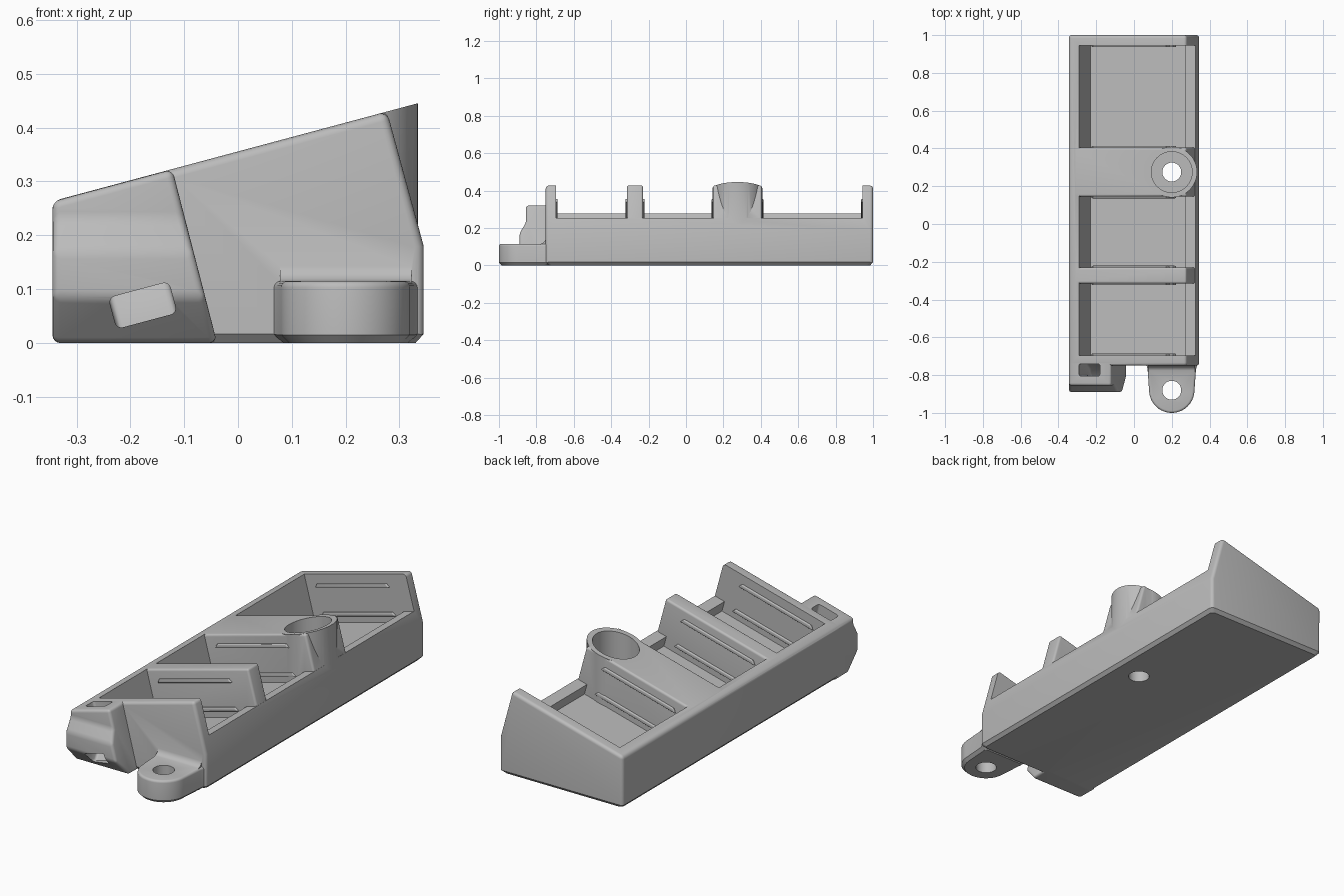
import bpy, bmesh, math
from mathutils import Matrix, Vector

if "Cube" in bpy.data.objects:
    bpy.data.objects.remove(bpy.data.objects["Cube"], do_unlink=True)

TILT = math.radians(15)
SIDE_X, BOSS_X, BOSS_Y, TAB_Y = 0.345, 0.2, 0.275, -0.88

grey = bpy.data.materials.new("light grey plastic")
grey.use_nodes = True
grey.diffuse_color = (0.5, 0.5, 0.5, 1)
grey.node_tree.nodes["Principled BSDF"].inputs["Base Color"].default_value = (0.5, 0.5, 0.5, 1)


def top_z(x):
    """Height of the sloping top plane."""
    return 0.43 - (0.277 - x) * math.tan(TILT)


def round_edges(bm, offset, degrees, segments=4):
    limit = math.radians(degrees)
    edges = [e for e in bm.edges if e.calc_face_angle(0) > limit]
    bmesh.ops.bevel(bm, geom=edges, offset=offset, segments=segments,
                    affect='EDGES', profile=0.5, clamp_overlap=True)


def chamfer_bottom(bm, offset):
    edges = [e for e in bm.edges if all(abs(v.co.z) < 1e-5 for v in e.verts)]
    bmesh.ops.bevel(bm, geom=edges, offset=offset, segments=1,
                    affect='EDGES', profile=0.5, clamp_overlap=True)


def finish(name, bm):
    bmesh.ops.recalc_face_normals(bm, faces=bm.faces)
    mesh = bpy.data.meshes.new(name)
    bm.to_mesh(mesh)
    bm.free()
    mesh.materials.append(grey)
    obj = bpy.data.objects.new(name, mesh)
    bpy.context.collection.objects.link(obj)
    return obj


def prism(name, points, axis, start, end, bottom=0, rounding=0, degrees=50, matrix=None):
    """Extrude a flat outline along one axis, then soften its edges."""
    place = {'x': lambda p, d: (d, p[0], p[1]),
             'y': lambda p, d: (p[0], d, p[1]),
             'z': lambda p, d: (p[0], p[1], d)}[axis]
    bm = bmesh.new()
    face = bm.faces.new([bm.verts.new(place(p, start)) for p in points])
    grown = bmesh.ops.extrude_face_region(bm, geom=[face])["geom"]
    bmesh.ops.translate(bm, vec=place((0, 0), end - start),
                        verts=[g for g in grown if isinstance(g, bmesh.types.BMVert)])
    bmesh.ops.recalc_face_normals(bm, faces=bm.faces)
    if bottom:
        chamfer_bottom(bm, bottom)
    if rounding:
        round_edges(bm, rounding, degrees)
    if matrix:
        bm.transform(matrix)
    return finish(name, bm)


def circle(x, y, radius, count=64):
    return [(x + radius * math.cos(i * math.tau / count),
             y + radius * math.sin(i * math.tau / count)) for i in range(count)]


def combine(target, other, operation):
    mod = target.modifiers.new("combine", 'BOOLEAN')
    mod.operation, mod.object, mod.solver = operation, other, 'EXACT'
    bpy.context.view_layer.objects.active = target
    bpy.ops.object.modifier_apply(modifier=mod.name)
    bpy.data.objects.remove(other, do_unlink=True)


# Main body with sloping top and leaning upper side
tray = prism("tray_body", [(-SIDE_X, 0), (SIDE_X, 0), (SIDE_X, 0.18),
                           (0.277, top_z(0.277)), (-SIDE_X, top_z(-SIDE_X))],
             'y', -0.75, 1, bottom=0.015, rounding=0.016)

# One long tilted channel, open over the lower side wall
channel = prism("channel_cutter", [(-0.23, 0.05), (0.285, 0.188), (0.271, 0.24),
                                   (0.5, 0.301), (0.4, 0.7), (-0.404, 0.7)],
                'y', -0.695, 0.945)
combine(tray, channel, 'DIFFERENCE')

# Dividers: a thin one and a wide one carrying the boss
for y0, y1 in ((-0.315, -0.23), (0.145, 0.405)):
    divider = prism("divider", [(-0.32, top_z(-0.32)), (0.276, top_z(0.276)),
                                (0.3385, 0.2), (0.3, 0.12), (-0.26, 0.03)],
                    'y', y0, y1, rounding=0.011)
    combine(tray, divider, 'UNION')

# Round boss trimmed by the top plane
boss = prism("boss", circle(BOSS_X, BOSS_Y, 0.134), 'z', 0.08, 0.7)
trim = prism("boss_trim", [(-0.2, top_z(-0.2)), (0.6, top_z(0.6)), (0.6, 1), (-0.2, 1)],
             'y', 0, 0.6)
combine(boss, trim, 'DIFFERENCE')
combine(tray, boss, 'UNION')

# Rounded screw tab with a fillet against the front wall
arc = [(BOSS_X + 0.12 * math.cos(a), TAB_Y + 0.12 * math.sin(a))
       for a in (math.pi + 0.1 + i * (math.pi - 0.2) / 24 for i in range(25))]
tab = prism("screw_tab", [(0.062, -0.73)] + [(0.072, -0.77)] + arc
            + [(0.328, -0.77), (0.338, -0.73)],
            'z', 0, 0.115, bottom=0.015, rounding=0.012)
combine(tray, tab, 'UNION')
fillet = prism("tab_fillet", [(-0.78, 0.113), (-0.766, 0.119), (-0.756, 0.128),
                              (-0.749, 0.145), (-0.73, 0.145), (-0.73, 0.09)],
               'x', 0.078, 0.322)
combine(tray, fillet, 'UNION')

# Strap block on the front, shaped by two crossing profiles
block = prism("strap_block", [(-0.7, 0), (-0.81, 0), (-0.89, 0.085), (-0.89, 0.17),
                              (-0.855, 0.23), (-0.86, 0.5), (-0.7, 0.5)], 'x', -0.5, 0.1)
outline = prism("block_outline", [(-SIDE_X + 0.0005, -0.1), (-0.013, -0.1),
                                  (-0.122, top_z(-0.122) - 0.0005),
                                  (-SIDE_X + 0.0005, top_z(-SIDE_X) - 0.0005)],
                'y', -1, -0.6)
combine(block, outline, 'INTERSECT')
bm = bmesh.new()
bm.from_mesh(block.data)
round_edges(bm, 0.014, 25)
bm.to_mesh(block.data)
bm.free()
combine(tray, block, 'UNION')

# Strap slot bending from the top to the lower front
lean = Matrix.Translation((-0.177, 0, 0.07)) @ Matrix.Rotation(-TILT, 4, 'Y')
slot = prism("slot_cutter", [(-0.805, 0.3), (-0.74, 0.3), (-0.74, 0.08), (-0.765, 0.02),
                             (-0.82, -0.03), (-0.95, -0.03), (-0.95, 0.03),
                             (-0.84, 0.03), (-0.805, 0.06)],
             'x', -0.058, 0.058, rounding=0.012, matrix=lean)
combine(tray, slot, 'DIFFERENCE')

# Counterbore and screw holes
for y, radius, floor in ((BOSS_Y, 0.108, 0.115), (BOSS_Y, 0.05, -0.1), (TAB_Y, 0.05, -0.1)):
    combine(tray, prism("hole_cutter", circle(BOSS_X, y, radius), 'z', floor, 0.8), 'DIFFERENCE')

# Grip ribs on both ends of every bay, near the top and the floor
down = Vector((math.sin(TILT), 0, -math.cos(TILT)))
ribs = []
for wall_y in (-0.695, -0.315, -0.23, 0.145, 0.405, 0.945):
    for depth in (0.055, 0.195):
        spot = Vector((-0.035, wall_y, top_z(-0.035))) + down * depth
        place = Matrix.Translation(spot) @ Matrix.Rotation(-TILT, 4, 'Y')
        ribs.append(prism("grip_rib", [(-0.215, -0.01), (0.215, -0.01),
                                       (0.2, 0.01), (-0.2, 0.01)],
                          'y', -0.009, 0.009, rounding=0.005, degrees=80, matrix=place))

# Smooth the rounded edges and keep the rest crisp
bpy.ops.object.select_all(action='DESELECT')
for obj in [tray] + ribs:
    obj.select_set(True)
bpy.context.view_layer.objects.active = tray
bpy.ops.object.shade_smooth_by_angle(angle=math.radians(32))
